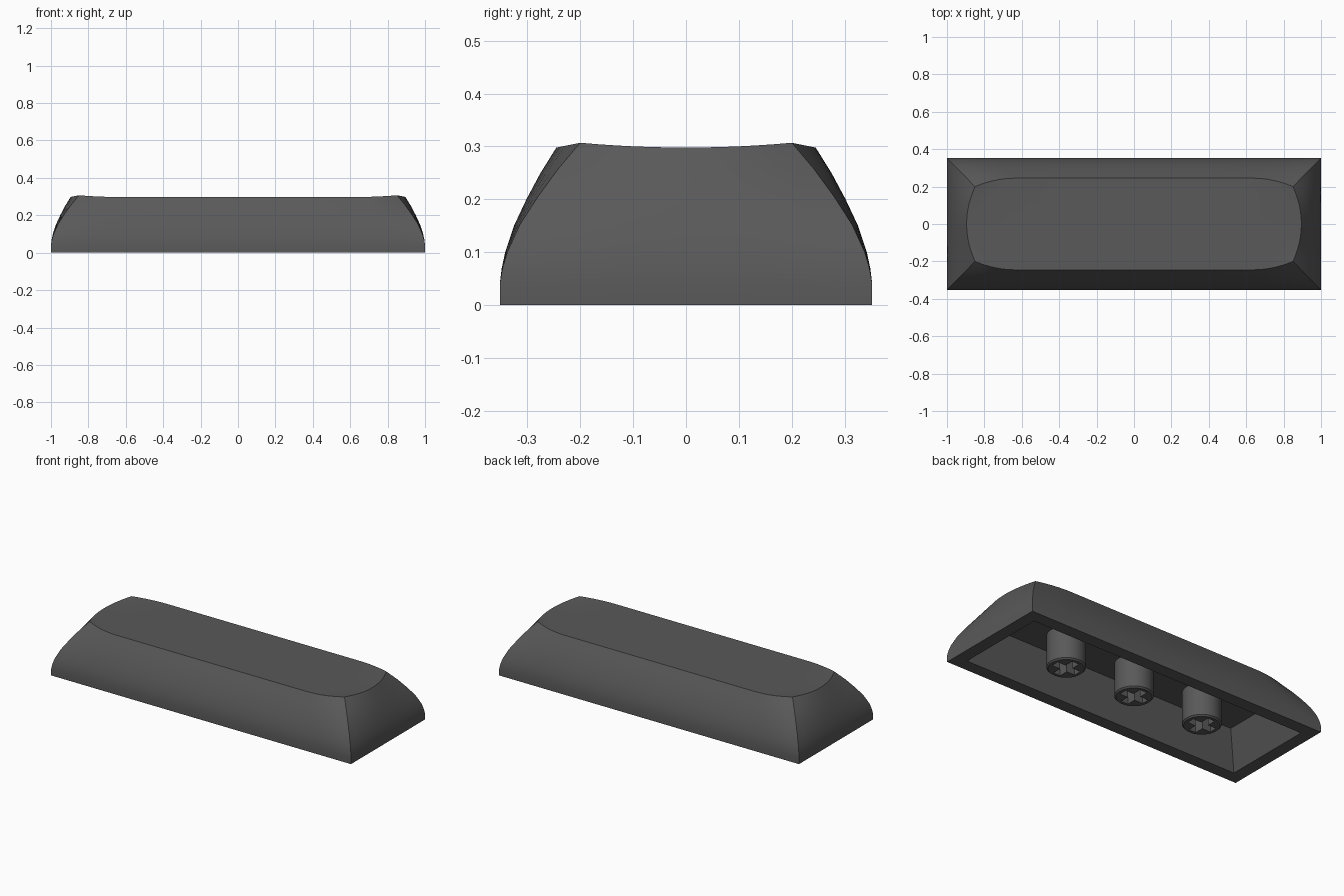
import bpy, bmesh, math

if "Cube" in bpy.data.objects:
    bpy.data.objects.remove(bpy.data.objects["Cube"], do_unlink=True)

grey = bpy.data.materials.new("dark grey plastic")
grey.use_nodes = True
colour = (0.1, 0.1, 0.1, 1)
grey.diffuse_color = colour
grey.node_tree.nodes["Principled BSDF"].inputs["Base Color"].default_value = colour


def make_object(name, bm):
    bmesh.ops.recalc_face_normals(bm, faces=bm.faces)
    mesh = bpy.data.meshes.new(name)
    bm.to_mesh(mesh)
    bm.free()
    mesh.materials.append(grey)
    obj = bpy.data.objects.new(name, mesh)
    bpy.context.collection.objects.link(obj)
    return obj


def activate(obj):
    bpy.ops.object.select_all(action='DESELECT')
    obj.select_set(True)
    bpy.context.view_layer.objects.active = obj


def bend(u):
    # how far the long sides curve in near the ends
    return max(0, (abs(u) - 0.75) / 0.25) ** 2


def shell_point(u, v, z, f):
    # f = 0 is the square base outline, f = 1 the rounded top outline
    x = u * (1 - 0.15 * f + 0.045 * f * (1 - v * v))
    y = v * (0.352 - 0.152 * f + 0.045 * f * (1 - bend(u)))
    return x, y, z + 0.009 * f * bend(u) * v * v


# Cap shell: outline parameters, denser towards the ends
half = [0.25, 0.5, 0.75, 0.8, 0.85, 0.9, 0.95, 1]
us = [-a for a in reversed(half)] + [0] + half
vs = [i / 6 for i in range(-6, 7)]
nu, nv = len(us) - 1, len(vs) - 1
ring = ([(i, 0) for i in range(nu)] + [(nu, j) for j in range(nv)]
        + [(i, nv) for i in range(nu, 0, -1)] + [(0, j) for j in range(nv, 0, -1)])

bm = bmesh.new()
loops = []
# hollow inside: ceiling, then lower inner edge
for hx, hy, z in [(0.83, 0.19, 0.2), (0.925, 0.277, 0)]:
    loops.append([bm.verts.new((us[i] * hx, vs[j] * hy, z)) for i, j in ring])
bm.faces.new(loops[0])
# curved outer walls as (height, inset fraction)
profile = [(0, 0), (0.04, 0), (0.07, 0.035), (0.1, 0.095), (0.15, 0.25),
           (0.2, 0.47), (0.25, 0.72)]
for z, f in profile:
    loops.append([bm.verts.new(shell_point(us[i], vs[j], z, f)) for i, j in ring])
# dished top as a grid whose border closes the walls
grid = [[bm.verts.new(shell_point(u, v, 0.298, 1)) for v in vs] for u in us]
for i in range(nu):
    for j in range(nv):
        bm.faces.new((grid[i][j], grid[i + 1][j], grid[i + 1][j + 1], grid[i][j + 1]))
loops.append([grid[i][j] for i, j in ring])
for low, high in zip(loops, loops[1:]):
    for k in range(len(ring)):
        n = (k + 1) % len(ring)
        bm.faces.new((low[k], low[n], high[n], high[k]))
cap = make_object("cap_shell", bm)
activate(cap)
bpy.ops.object.shade_smooth_by_angle(angle=math.radians(30))


def slot_cutter(x, sx, sy):
    bm = bmesh.new()
    bmesh.ops.create_cube(bm, size=1)
    bmesh.ops.scale(bm, vec=(sx, sy, 0.3), verts=bm.verts)
    bmesh.ops.translate(bm, vec=(x, 0, 0), verts=bm.verts)
    cutter = make_object("slot_cutter", bm)
    cutter.hide_render = True
    return cutter


# Three mounting stems with a cross-shaped socket
for name, x in [("right_stem", -0.47), ("middle_stem", 0), ("left_stem", 0.47)]:
    bm = bmesh.new()
    bmesh.ops.create_cone(bm, cap_ends=True, segments=40, radius1=0.105,
                          radius2=0.105, depth=0.204)
    bmesh.ops.translate(bm, vec=(x, 0, 0.102), verts=bm.verts)
    bottom = [e for e in bm.edges if all(v.co.z < 0.01 for v in e.verts)]
    bmesh.ops.bevel(bm, geom=bottom, offset=0.008, segments=1, affect='EDGES')
    stem = make_object(name, bm)
    activate(stem)
    for sx, sy in [(0.157, 0.047), (0.047, 0.157)]:
        cutter = slot_cutter(x, sx, sy)
        cut = stem.modifiers.new("socket", 'BOOLEAN')
        cut.operation = 'DIFFERENCE'
        cut.solver = 'EXACT'
        cut.object = cutter
        bpy.ops.object.modifier_apply(modifier=cut.name)
        bpy.data.objects.remove(cutter, do_unlink=True)
    bpy.ops.object.shade_smooth_by_angle(angle=math.radians(30))
